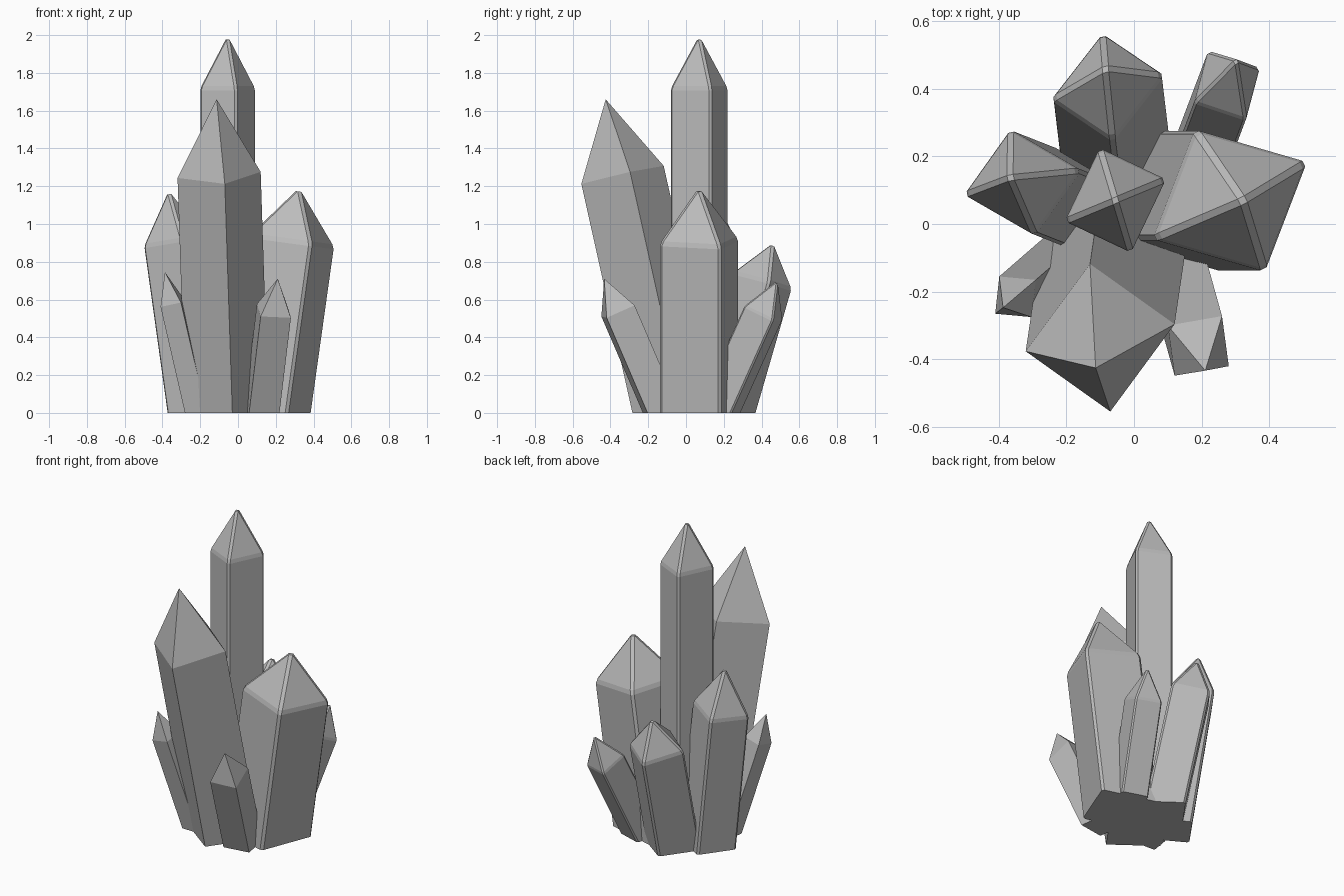
import bpy
import bmesh
from mathutils import Vector

cube = bpy.data.objects.get("Cube")
if cube:
    bpy.data.objects.remove(cube, do_unlink=True)

# One plain grey stone material
stone = bpy.data.materials.new("grey_crystal")
stone.use_nodes = True
colour = (0.5, 0.5, 0.5, 1.0)
stone.diffuse_color = colour
stone.node_tree.nodes["Principled BSDF"].inputs["Base Color"].default_value = colour


def crystal(name, centre, lean, diagonals, shoulder, tip, bevel=0.0):
    """Leaning four-sided prism with a pointed top, cut flat at the ground.

    centre: middle of the shoulder, lean: sideways travel per unit height,
    diagonals: two half diagonals of the shoulder.
    """
    centre, lean = Vector(centre), Vector(lean)
    first, second = (Vector(d) for d in diagonals)
    grow = 1 + bevel * 2.5  # makes up for the trimmed corners
    bm = bmesh.new()
    top, bottom = [], []
    for offset in (first, second, -first, -second):
        point = centre + offset * grow
        height = shoulder - lean.dot(offset)  # shoulder is square to the axis
        top.append(bm.verts.new((point.x, point.y, height)))
        foot = point - lean * height
        bottom.append(bm.verts.new((foot.x, foot.y, 0)))
    peak = centre + lean * (tip - shoulder)
    apex = bm.verts.new((peak.x, peak.y, tip + bevel * 0.6))

    # Walls, point and flat foot
    for i in range(4):
        j = (i + 1) % 4
        bm.faces.new((bottom[i], bottom[j], top[j], top[i]))
        bm.faces.new((top[i], top[j], apex))
    bm.faces.new(bottom)
    bmesh.ops.recalc_face_normals(bm, faces=bm.faces)

    # Narrow chamfer on every edge above the ground
    if bevel:
        edges = [e for e in bm.edges if max(v.co.z for v in e.verts) > 0.01]
        bmesh.ops.bevel(bm, geom=edges, offset=bevel, segments=1,
                        affect='EDGES', clamp_overlap=True)
    mesh = bpy.data.meshes.new(name)
    bm.to_mesh(mesh)
    bm.free()
    mesh.materials.append(stone)
    obj = bpy.data.objects.new(name, mesh)
    bpy.context.collection.objects.link(obj)
    return obj


# Large crystals
crystal("tall_centre_crystal", (-0.055, 0.07), (0, 0),
        [(-0.045, 0.15), (0.145, 0.06)], 1.72, 2.0, 0.012)
crystal("large_front_crystal", (-0.10, -0.336), (-0.033, -0.223),
        [(0.03, -0.218), (0.22, 0.04)], 1.26, 1.66)
crystal("large_left_crystal", (0.285, 0.069), (0.14, 0),
        [(-0.10, 0.203), (0.22, 0.11)], 0.91, 1.19, 0.014)

# Medium crystals
crystal("back_crystal", (-0.078, 0.405), (-0.035, 0.29),
        [(-0.015, 0.155), (0.163, 0.035)], 0.70, 0.90, 0.012)
crystal("right_crystal", (-0.33, 0.123), (-0.14, 0.055),
        [(-0.035, 0.152), (0.168, 0.035)], 0.905, 1.18, 0.012)

# Small crystals around the foot
crystal("small_back_crystal", (0.275, 0.41), (0.17, 0.45),
        [(-0.055, 0.10), (0.095, 0.05)], 0.53, 0.70, 0.008)
crystal("small_front_left_crystal", (0.19, -0.36), (0.12, -0.43),
        [(-0.07, -0.088), (0.09, -0.06)], 0.54, 0.71)
crystal("small_front_right_crystal", (-0.35, -0.215), (-0.23, -0.20),
        [(-0.06, -0.05), (-0.048, 0.06)], 0.585, 0.745)
